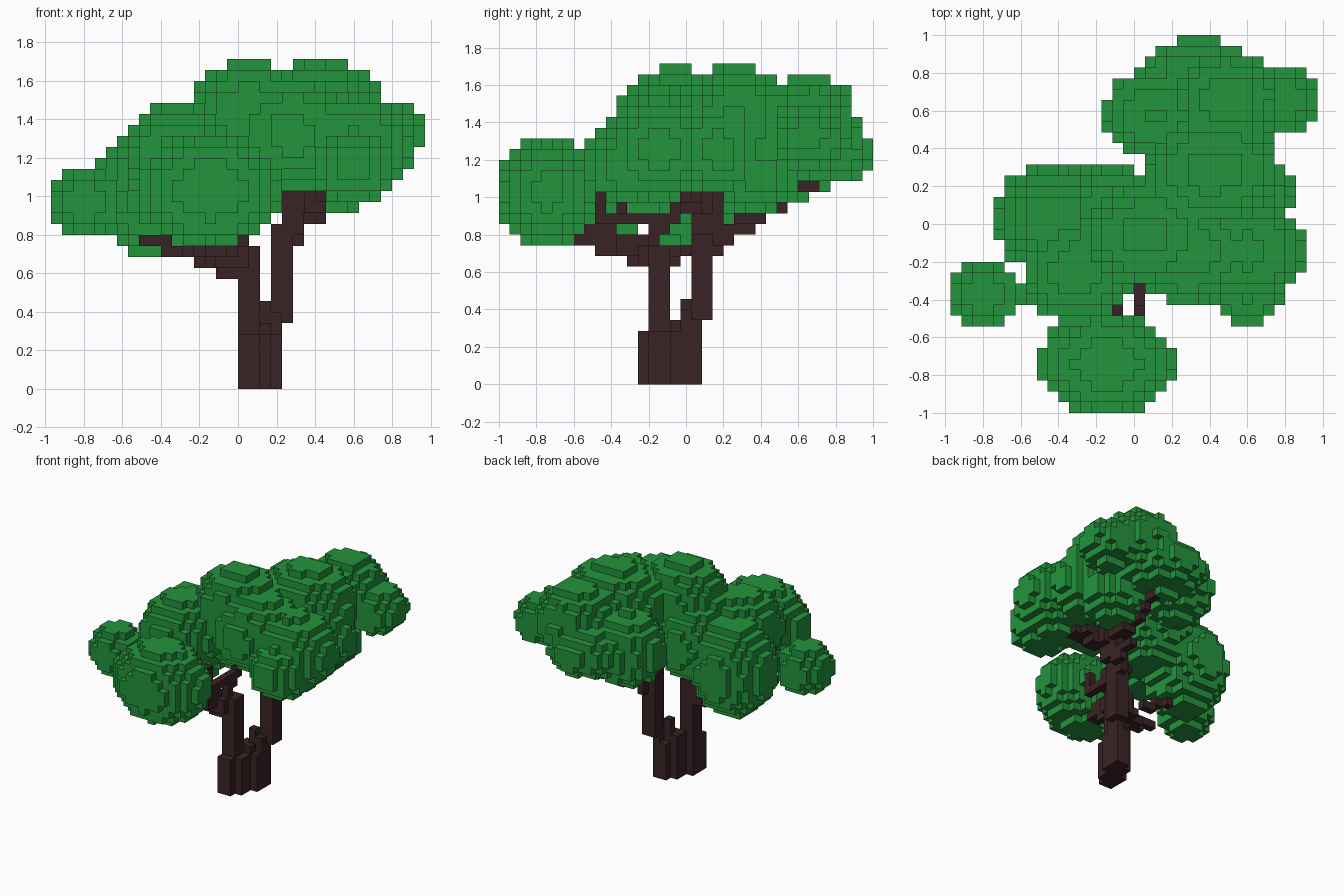
import bpy, bmesh
from mathutils import Vector

cube = bpy.data.objects.get("Cube")
if cube:
    bpy.data.objects.remove(cube, do_unlink=True)

S = 2 / 35                               # block size
ORIGIN = Vector((-17, -17.5, 0)) * S     # corner of the block grid


def material(name, rgb):
    m = bpy.data.materials.new(name)
    m.use_nodes = True
    m.diffuse_color = (*rgb, 1)
    bsdf = m.node_tree.nodes["Principled BSDF"]
    bsdf.inputs["Base Color"].default_value = (*rgb, 1)
    bsdf.inputs["Roughness"].default_value = 0.9
    return m


def cell(p):
    q = (Vector(p) - ORIGIN) / S
    return tuple(int(c // 1) for c in q)


def centre(c):
    return ORIGIN + (Vector(c) + Vector((.5, .5, .5))) * S


def cells_between(lo, hi):
    a, b = cell(lo), cell(hi)
    return [(i, j, k) for i in range(a[0], b[0] + 1)
            for j in range(a[1], b[1] + 1) for k in range(max(a[2], 0), b[2] + 1)]


def ellipsoid(p, r):
    p, r = Vector(p), Vector(r)
    out = set()
    for c in cells_between(p - r, p + r):
        d = centre(c) - p
        if sum((d[n] / r[n]) ** 2 for n in range(3)) <= 1:
            out.add(c)
    return out


def box(lo, hi):
    e = Vector((.02, .02, .02))
    return set(cells_between(Vector(lo) + e, Vector(hi) - e))


def branch(points, thick=1):
    out = set()
    for a, b in zip(points, points[1:]):
        a, b = Vector(a), Vector(b)
        n = int((b - a).length / S * 2) + 1
        for t in range(n + 1):
            c = cell(a.lerp(b, t / n))
            out |= {(c[0] + i, c[1] + j, c[2] + k) for i in range(thick)
                    for j in range(thick) for k in range(thick)}
    return out


def build(name, cells, solid, mat):
    """Make a mesh from the block sides that touch no other block."""
    bm = bmesh.new()
    verts = {}

    def vert(key):
        if key not in verts:
            verts[key] = bm.verts.new(ORIGIN + Vector(key) * S)
        return verts[key]

    for c in sorted(cells):
        for axis in range(3):
            u, v = (axis + 1) % 3, (axis + 2) % 3
            for side in (0, 1):
                nb = list(c)
                nb[axis] += 1 if side else -1
                if tuple(nb) in solid:
                    continue
                ring = []
                for du, dv in ((0, 0), (1, 0), (1, 1), (0, 1)):
                    p = list(c)
                    p[axis] += side
                    p[u] += du
                    p[v] += dv
                    ring.append(vert(tuple(p)))
                bm.faces.new(ring if side else ring[::-1])
    mesh = bpy.data.meshes.new(name)
    bm.to_mesh(mesh)
    bm.free()
    mesh.materials.append(mat)
    ob = bpy.data.objects.new(name, mesh)
    bpy.context.collection.objects.link(ob)
    return ob


# Foliage clumps: centre and radii
clumps = [
    ((-.145, -.74, 1.03), (.37, .27, .29)),    # front
    ((-.78, -.37, .97), (.2, .175, .175)),     # far left
    ((-.3, -.24, 1.2), (.3, .3, .29)),         # left, upper
    ((-.45, .03, 1.03), (.3, .29, .35)),       # left, lower
    ((-.12, .04, 1.17), (.3, .28, .28)),       # left, inner
    ((.06, -.06, 1.42), (.33, .27, .29)),      # crown
    ((.42, .28, 1.42), (.36, .3, .29)),        # crown, back
    ((.28, -.14, 1.32), (.33, .28, .29)),      # middle front
    ((.6, -.14, 1.25), (.31, .28, .28)),       # right
    ((.6, -.31, 1.16), (.22, .23, .2)),        # right front
    ((.6, .18, 1.25), (.25, .22, .25)),        # right back
    ((.5, .38, 1.12), (.24, .24, .2)),         # low back
    ((.5, .66, 1.4), (.28, .26, .27)),         # back, upper
    ((.33, .72, 1.25), (.3, .28, .2)),         # back
    ((.78, .65, 1.32), (.19, .19, .17)),       # far back right
    ((.1, .58, 1.25), (.27, .24, .27)),        # far back left
]
leaves = set()
for p, r in clumps:
    leaves |= ellipsoid(p, r)

# Trunk: stepped base and two stems
Y = S / 2
wood = set()
for lo, hi in [
    ((0, -9 * Y, 0), (2 * S, -3 * Y, 5 * S)),
    ((S, -7 * Y, 0), (3 * S, Y, 5 * S)),
    ((2 * S, -3 * Y, 0), (4 * S, 3 * Y, 5 * S)),
    ((S, -3 * Y, 0), (3 * S, Y, 6 * S)),
    ((2 * S, -Y, 0), (3 * S, Y, 8 * S)),
    ((0, -7 * Y, 5 * S), (2 * S, -3 * Y, 13 * S)),
    ((3 * S, Y, 6 * S), (5 * S, 5 * Y, 15 * S)),
    ((3 * S, -Y, 5 * S), (4 * S, 3 * Y, 7 * S)),
    ((4 * S, Y, 14 * S), (6 * S, 7 * Y, 18 * S)),
]:
    wood |= box(lo, hi)

# Branches of the front stem, then of the back stem
wood |= branch([(.03, -.14, .6), (-.08, -.2, .63), (-.2, -.3, .7),
                (-.3, -.37, .72), (-.48, -.4, .78)])
wood |= branch([(-.03, -.16, .66), (-.14, -.4, .72), (-.12, -.6, .8)], 2)
wood |= branch([(-.03, -.12, .6), (-.2, -.06, .66), (-.36, 0, .78)])
wood |= branch([(.03, -.17, .7), (.03, -.17, .9), (.03, -.45, .88), (.03, -.45, .98)])
wood |= branch([(-.03, -.34, .88), (-.03, -.34, .98)])
wood |= branch([(.03, -.12, .8), (.03, -.06, .94)])
wood |= branch([(.26, .1, .9), (.3, .16, 1.0), (.26, .18, 1.12)])
wood |= branch([(.28, .06, .94), (.47, -.05, 1.0)], 2)
wood |= branch([(.26, .12, .7), (.3, .2, .78), (.34, .32, .85),
                (.4, .4, .89), (.36, .62, 1.04), (.36, .68, 1.1)])
wood |= branch([(.4, .3, .89), (.6, .52, 1.17)])

leaves -= wood
solid = leaves | wood
build("foliage", leaves, solid, material("leaf green", (.017, .292, .045)))
build("trunk_and_branches", wood, solid, material("dark bark brown", (.042, .0165, .018)))
